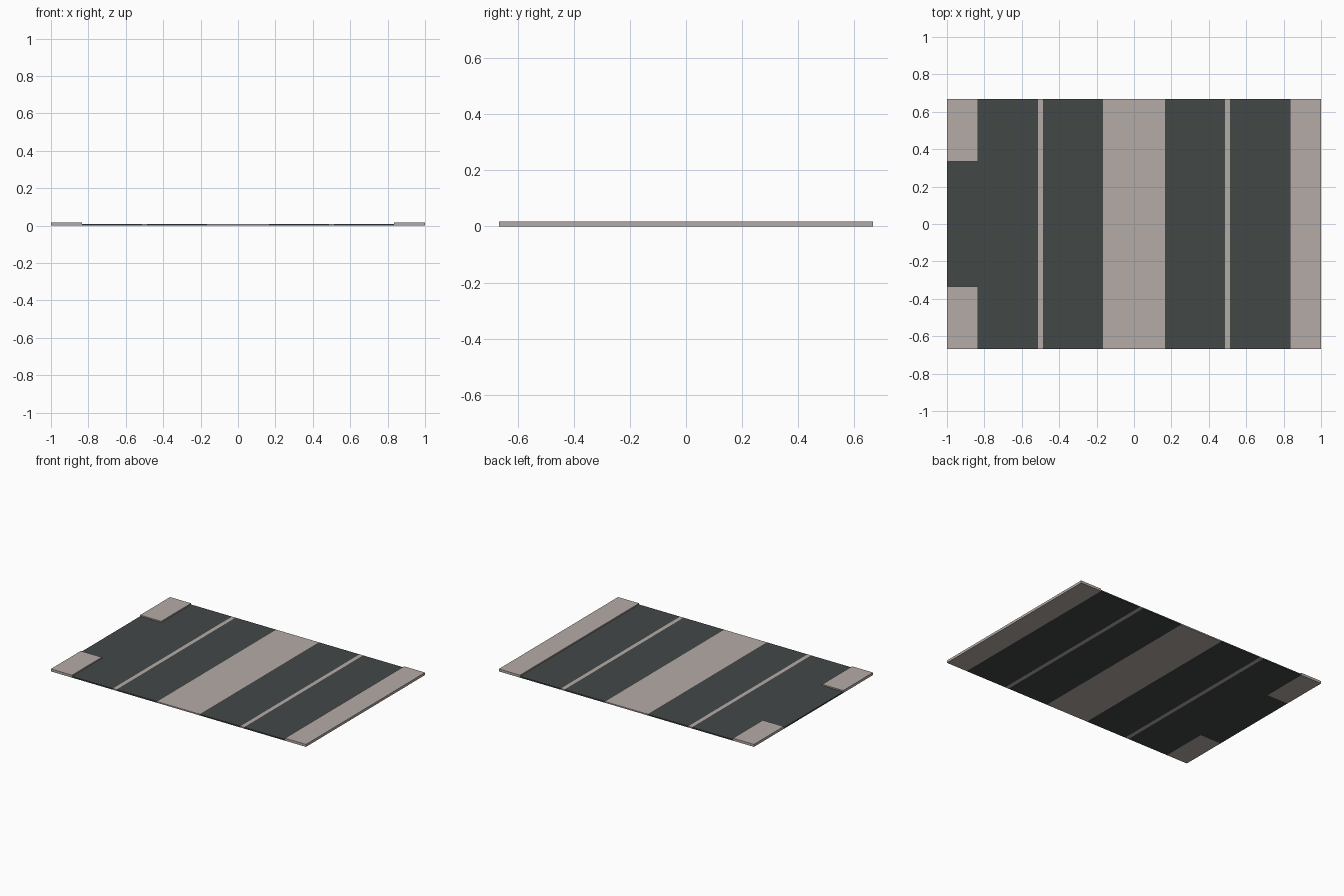
import bpy, bmesh

if "Cube" in bpy.data.objects:
    bpy.data.objects.remove(bpy.data.objects["Cube"])

W = 0.667        # half depth of the tile
ROAD = 0.009     # road surface height
KERB = 0.0175    # pavement height


def material(name, rgb):
    m = bpy.data.materials.new(name)
    m.diffuse_color = (*rgb, 1.0)
    m.use_nodes = True
    m.node_tree.nodes["Principled BSDF"].inputs["Base Color"].default_value = m.diffuse_color
    return m


asphalt = material("dark asphalt", (0.055, 0.065, 0.064))
concrete = material("light concrete", (0.46, 0.41, 0.38))


def slab(name, x0, x1, y0, y1, top, mat, open_sides=()):
    """Box from the ground up; open_sides lists (axis, sign) faces left out at flush joints."""
    bm = bmesh.new()
    bmesh.ops.create_cube(bm, size=1.0)
    bm.normal_update()
    hidden = [f for f in bm.faces
              if any(f.normal[axis] * sign > 0.5 for axis, sign in open_sides)]
    bmesh.ops.delete(bm, geom=hidden, context='FACES')
    for v in bm.verts:
        v.co.x = x0 if v.co.x < 0 else x1
        v.co.y = y0 if v.co.y < 0 else y1
        v.co.z = 0.0 if v.co.z < 0 else top
    me = bpy.data.meshes.new(name)
    bm.to_mesh(me)
    bm.free()
    me.materials.append(mat)
    ob = bpy.data.objects.new(name, me)
    bpy.context.collection.objects.link(ob)
    return ob


X_SIDES = ((0, -1), (0, 1))
Y_SIDES = ((1, -1), (1, 1))

# Road strips across the tile: lanes, painted dividers and flush median
edges = [-0.835, -0.514, -0.486, -0.167, 0.167, 0.486, 0.514, 0.835]
names = ["left_outer_lane", "left_lane_line", "left_inner_lane", "median",
         "right_inner_lane", "right_lane_line", "right_outer_lane"]
for i, name in enumerate(names):
    slab(name, edges[i], edges[i + 1], -W, W, ROAD,
         concrete if i % 2 else asphalt, X_SIDES)

# Side entry through the left pavement
slab("side_entry", -1, -0.835, -0.333, 0.333, ROAD, asphalt, ((0, 1),) + Y_SIDES)

# Raised pavements
slab("right_pavement", 0.835, 1, -W, W, KERB, concrete)
slab("left_front_pavement", -1, -0.835, -W, -0.333, KERB, concrete)
slab("left_back_pavement", -1, -0.835, 0.333, W, KERB, concrete)
